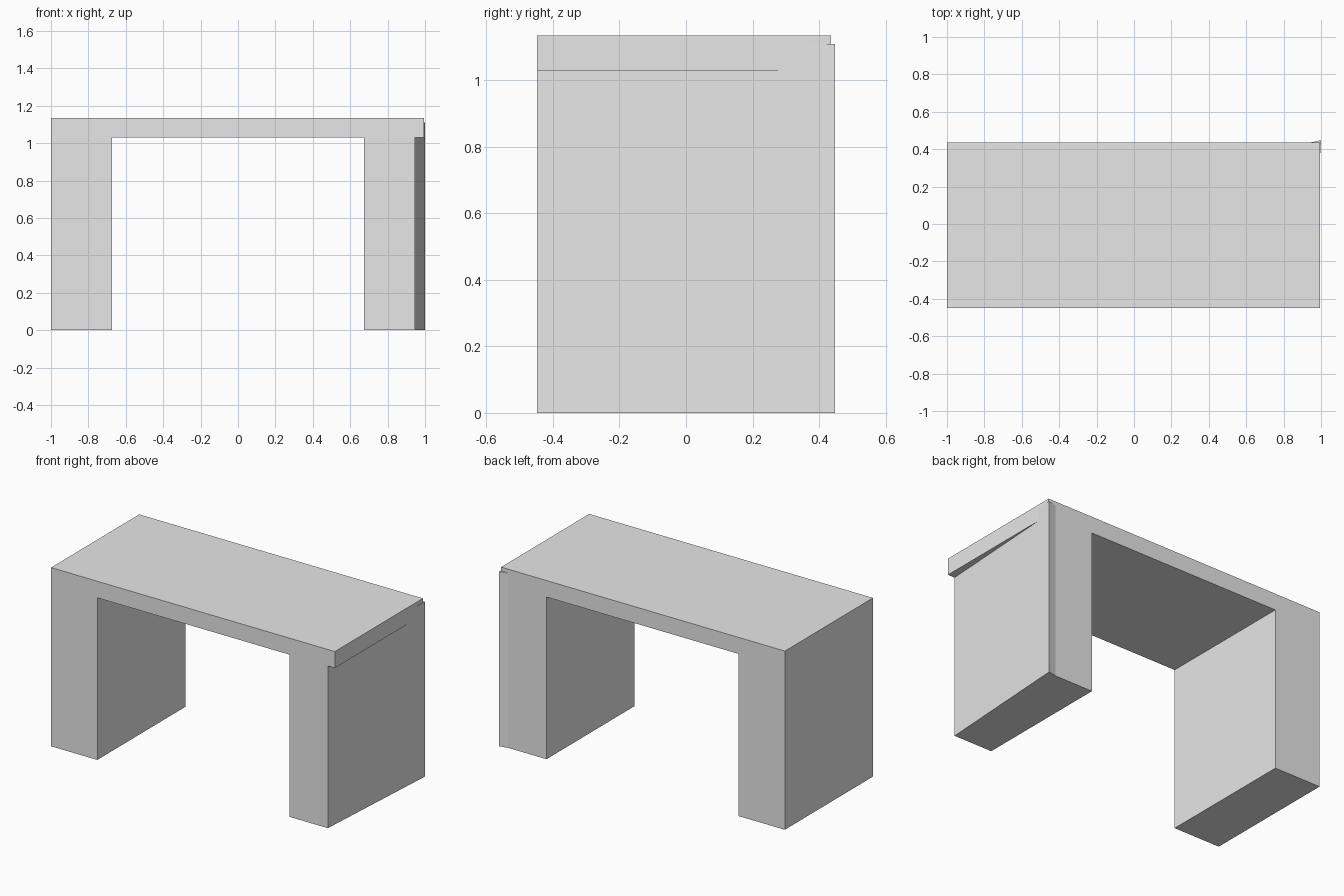
import bpy
import bmesh
from mathutils import Vector

cube = bpy.data.objects.get("Cube")
if cube:
    bpy.data.objects.remove(cube, do_unlink=True)

# One plain grey for everything
GREY = (0.8, 0.8, 0.8, 1.0)
grey = bpy.data.materials.new("plain grey")
grey.use_nodes = True
grey.diffuse_color = GREY
grey.node_tree.nodes["Principled BSDF"].inputs["Base Color"].default_value = GREY


def extrude_outline(name, points, direction):
    """Make a flat-faced solid by extruding an outline along a direction."""
    bm = bmesh.new()
    face = bm.faces.new([bm.verts.new(p) for p in points])
    result = bmesh.ops.extrude_face_region(bm, geom=[face], use_keep_orig=True)
    moved = [g for g in result["geom"] if isinstance(g, bmesh.types.BMVert)]
    bmesh.ops.translate(bm, verts=moved, vec=Vector(direction))
    bmesh.ops.recalc_face_normals(bm, faces=bm.faces)
    mesh = bpy.data.meshes.new(name)
    bm.to_mesh(mesh)
    bm.free()
    mesh.materials.append(grey)
    obj = bpy.data.objects.new(name, mesh)
    bpy.context.collection.objects.link(obj)
    return obj


FRONT, BACK, CORNER = -0.448, 0.436, 0.448   # depth positions
TOP, UNDER, PANEL_TOP = 1.135, 1.03, 1.11    # heights
INNER, LEG, SLAB = 0.675, 0.945, 0.994       # widths

# Table top and both legs as one arch, the left leg set in under the top
arch = [(-1, 0), (-INNER, 0), (-INNER, UNDER), (INNER, UNDER), (INNER, 0),
        (LEG, 0), (LEG, UNDER), (SLAB, UNDER), (SLAB, TOP), (-1, TOP)]
extrude_outline("table_frame", [(x, FRONT, z) for x, z in arch],
                (0, BACK - FRONT, 0))

# Slanted outer side of the left leg, poking out at the back corner
wedge = [(LEG, FRONT), (1, CORNER), (LEG, BACK)]
extrude_outline("left_leg_slanted_side", [(x, y, 0) for x, y in wedge],
                (0, 0, PANEL_TOP))
